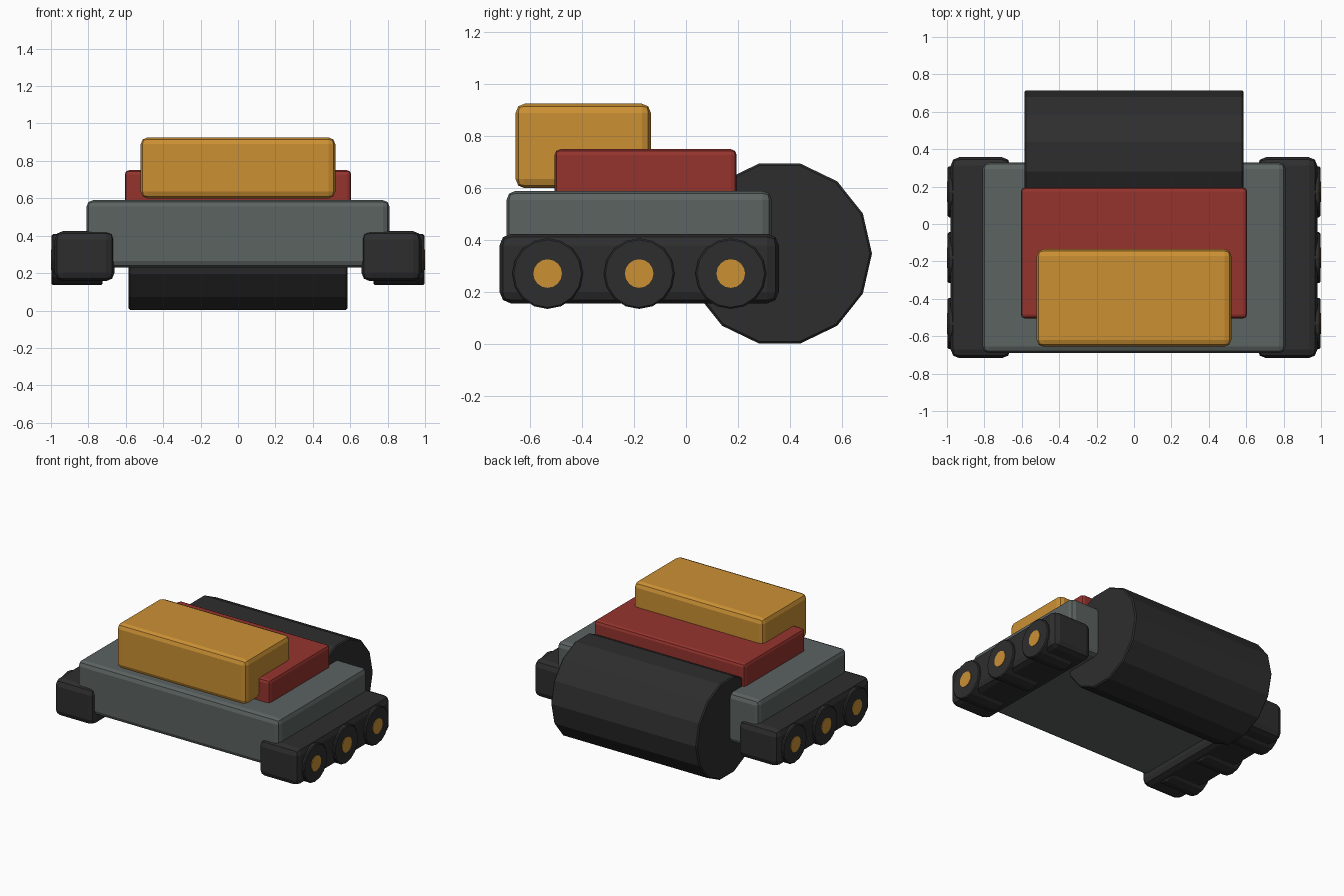
import bpy
import math

if "Cube" in bpy.data.objects:
    bpy.data.objects.remove(bpy.data.objects["Cube"])


def material(name, rgb):
    m = bpy.data.materials.new(name)
    m.diffuse_color = (*rgb, 1)
    m.use_nodes = True
    m.node_tree.nodes["Principled BSDF"].inputs["Base Color"].default_value = m.diffuse_color
    return m


GOLD = material("amber", (0.60, 0.28, 0.034))
RED = material("dark red", (0.30, 0.034, 0.027))
GREY = material("slate grey", (0.105, 0.125, 0.12))
DARK = material("charcoal", (0.027, 0.027, 0.028))


def finish(ob, name, mat, bevel, segments=2):
    ob.name = name
    ob.data.materials.append(mat)
    if bevel:
        b = ob.modifiers.new("soft edges", 'BEVEL')
        b.width = bevel
        b.segments = segments
        b.limit_method = 'ANGLE'
        b.angle_limit = math.radians(40)
    return ob


def box(name, mat, x, y, z, bevel):
    """Bevelled box from (min, max) ranges."""
    bpy.ops.mesh.primitive_cube_add(
        size=1, location=[(a + b) / 2 for a, b in (x, y, z)])
    ob = bpy.context.object
    ob.scale = [b - a for a, b in (x, y, z)]
    bpy.ops.object.transform_apply(location=False, rotation=False, scale=True)
    return finish(ob, name, mat, bevel)


def axle_cylinder(name, mat, x, y, z, radius, sides, bevel=0):
    """Cylinder lying along x with a corner pointing to +y."""
    bpy.ops.mesh.primitive_cylinder_add(
        vertices=sides, radius=radius, depth=x[1] - x[0],
        location=((x[0] + x[1]) / 2, y, z), rotation=(0, math.pi / 2, 0))
    ob = bpy.context.object
    bpy.ops.object.transform_apply(location=False, rotation=True, scale=False)
    return finish(ob, name, mat, bevel, 1)


# Body stack
box("hull", GREY, (-0.81, 0.81), (-0.69, 0.33), (0.23, 0.59), 0.035)
box("deck", RED, (-0.605, 0.605), (-0.505, 0.195), (0.55, 0.75), 0.022)
box("cabin", GOLD, (-0.52, 0.52), (-0.655, -0.135), (0.60, 0.925), 0.035)

# Rear roller
axle_cylinder("roller", DARK, (-0.585, 0.585), 0.36, 0.349, 0.355, 14, 0.008)

# Tracks with three wheels and hubs on each side
for s, side in ((-1, "left"), (1, "right")):
    def span(a, b):
        return tuple(sorted((s * a, s * b)))
    box(f"{side}_track", DARK, span(0.66, 0.98), (-0.717, 0.357),
        (0.157, 0.425), 0.045)
    for i, y in enumerate((-0.532, -0.18, 0.172)):
        axle_cylinder(f"{side}_wheel_{i + 1}", DARK, span(0.725, 0.996),
                      y, 0.272, 0.136, 16, 0.006)
        axle_cylinder(f"{side}_hub_{i + 1}", GOLD, span(0.95, 1.0),
                      y, 0.272, 0.055, 16)
